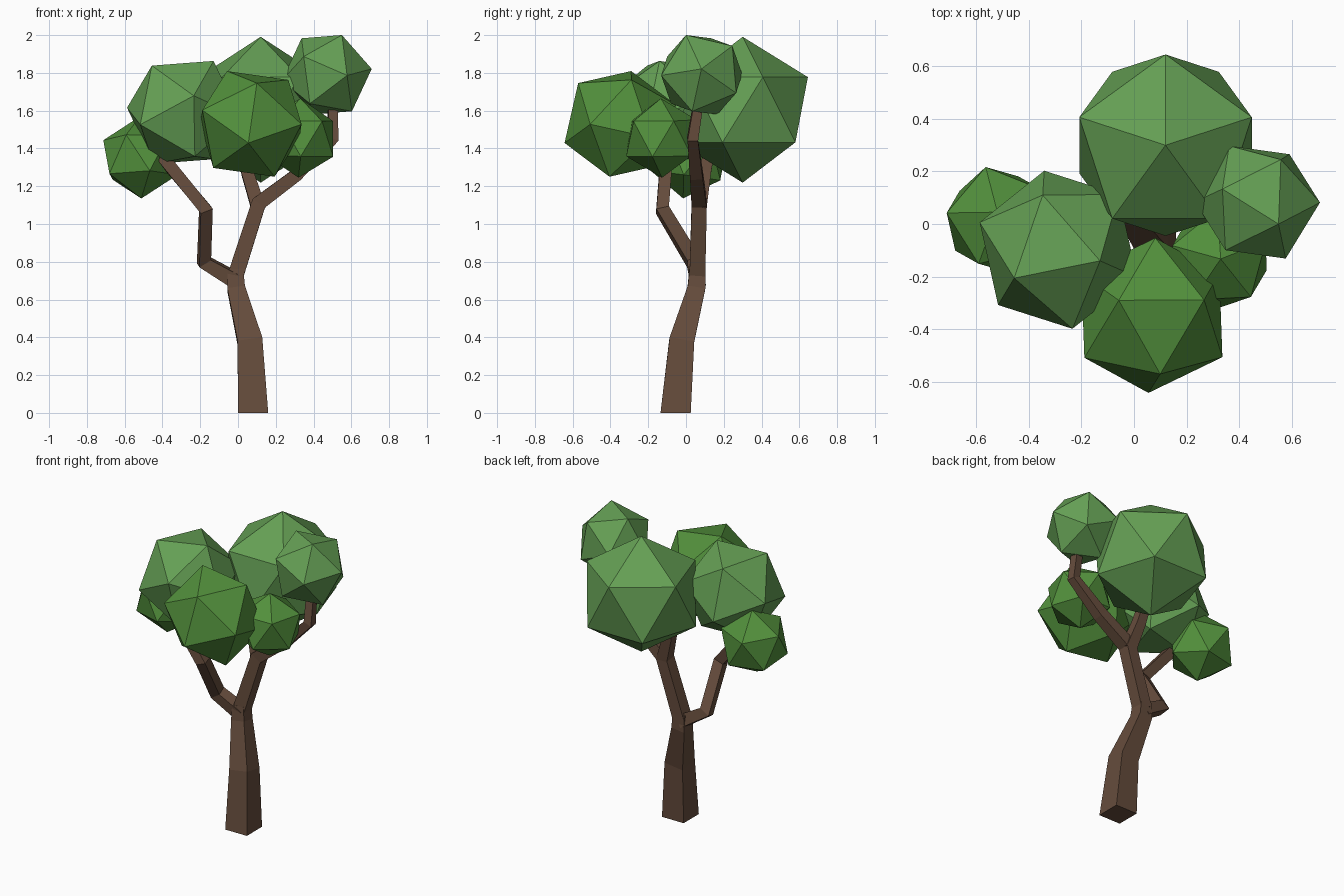
import bpy, bmesh
from mathutils import Vector, Matrix

if "Cube" in bpy.data.objects:
    bpy.data.objects.remove(bpy.data.objects["Cube"])


def material(name, rgb):
    m = bpy.data.materials.new(name)
    m.diffuse_color = (*rgb, 1)
    m.use_nodes = True
    m.node_tree.nodes["Principled BSDF"].inputs["Base Color"].default_value = m.diffuse_color
    return m


BARK = material("bark", (0.13, 0.072, 0.045))
LEAF = material("leaf", (0.085, 0.28, 0.045))
LEAF_PALE = material("leaf_pale", (0.13, 0.35, 0.09))


def finish(bm, name, mat):
    bmesh.ops.recalc_face_normals(bm, faces=bm.faces)
    me = bpy.data.meshes.new(name)
    bm.to_mesh(me)
    bm.free()
    me.materials.append(mat)
    ob = bpy.data.objects.new(name, me)
    bpy.context.collection.objects.link(ob)
    return ob


def frame(a, b):
    """Orthonormal frame with z along a and x leaning towards b."""
    z = a.normalized()
    y = z.cross(b).normalized()
    return Matrix((y.cross(z), y, z)).transposed()


def leaf_clump(name, mat, centre, radius, tip, neighbour):
    """Icosahedron turned so one corner points at tip and the next at neighbour."""
    bm = bmesh.new()
    bmesh.ops.create_icosphere(bm, subdivisions=1, radius=radius)
    top = max(bm.verts, key=lambda v: v.co.z)
    side = top.link_edges[0].other_vert(top)
    c = Vector(centre)
    rot = frame(Vector(tip) - c, Vector(neighbour) - c) @ frame(top.co, side.co).transposed()
    bmesh.ops.transform(bm, matrix=Matrix.Translation(c) @ rot.to_4x4(), verts=bm.verts)
    finish(bm, name, mat)


def limb(name, path):
    """Square tapered tube through (x, y, z, half width) points."""
    pts = [Vector(p[:3]) for p in path]
    bm = bmesh.new()
    rings, u = [], Vector((1, 0, 0))
    for i, p in enumerate(pts):
        d_in = (p - pts[max(i - 1, 0)]).normalized()
        d_out = (pts[min(i + 1, len(pts) - 1)] - p).normalized()
        t = Vector((0, 0, 1)) if p.z == 0 else (d_in + d_out).normalized()
        u = (u - t * u.dot(t)).normalized()
        w, h = t.cross(u), path[i][3]
        rings.append([bm.verts.new(p + u * a * h + w * b * h)
                      for a, b in ((1, 1), (-1, 1), (-1, -1), (1, -1))])
    for r, s in zip(rings, rings[1:]):
        for k in range(4):
            n = (k + 1) % 4
            bm.faces.new((r[k], r[n], s[n], s[k]))
    bm.faces.new(rings[0])
    bm.faces.new(rings[-1])
    finish(bm, name, BARK)


# Trunk and branches
limb("trunk", [(0.08, -0.055, 0, 0.08), (0.063, -0.023, 0.38, 0.066),
               (-0.01, 0.055, 0.66, 0.047), (-0.015, 0.06, 0.76, 0.042)])
limb("left_branch", [(-0.01, 0.06, 0.70, 0.04), (-0.18, 0.04, 0.80, 0.036),
                     (-0.17, -0.125, 1.075, 0.034), (-0.43, -0.10, 1.39, 0.032)])
limb("right_branch", [(-0.015, 0.06, 0.72, 0.042), (0.11, 0.07, 1.11, 0.04),
                      (0.31, 0.055, 1.26, 0.034), (0.505, 0.035, 1.45, 0.028),
                      (0.50, 0.065, 1.64, 0.025)])
limb("middle_branch", [(0.11, 0.07, 1.08, 0.038), (0.05, 0.10, 1.27, 0.032),
                       (0.02, 0.13, 1.42, 0.028)])

# Foliage clumps
leaf_clump("front_foliage", LEAF, (0.068, -0.348, 1.53), 0.312,
           (0.055, -0.64, 1.43), (0.10, -0.57, 1.747))
leaf_clump("back_foliage", LEAF_PALE, (0.12, 0.30, 1.605), 0.386,
           (0.12, 0.30, 1.99), (0.12, 0.65, 1.777))
leaf_clump("left_foliage", LEAF_PALE, (-0.288, -0.098, 1.591), 0.318,
           (-0.13, -0.14, 1.862), (-0.45, -0.205, 1.84))
leaf_clump("far_left_foliage", LEAF, (-0.516, 0.015, 1.352), 0.219,
           (-0.52, 0.045, 1.567), (-0.71, 0.04, 1.43))
leaf_clump("upper_right_foliage", LEAF_PALE, (0.47, 0.083, 1.79), 0.240,
           (0.55, 0.0, 2.0), (0.33, 0.137, 1.985))
leaf_clump("lower_right_foliage", LEAF, (0.325, -0.13, 1.455), 0.210,
           (0.33, -0.133, 1.665), (0.447, -0.28, 1.549))
